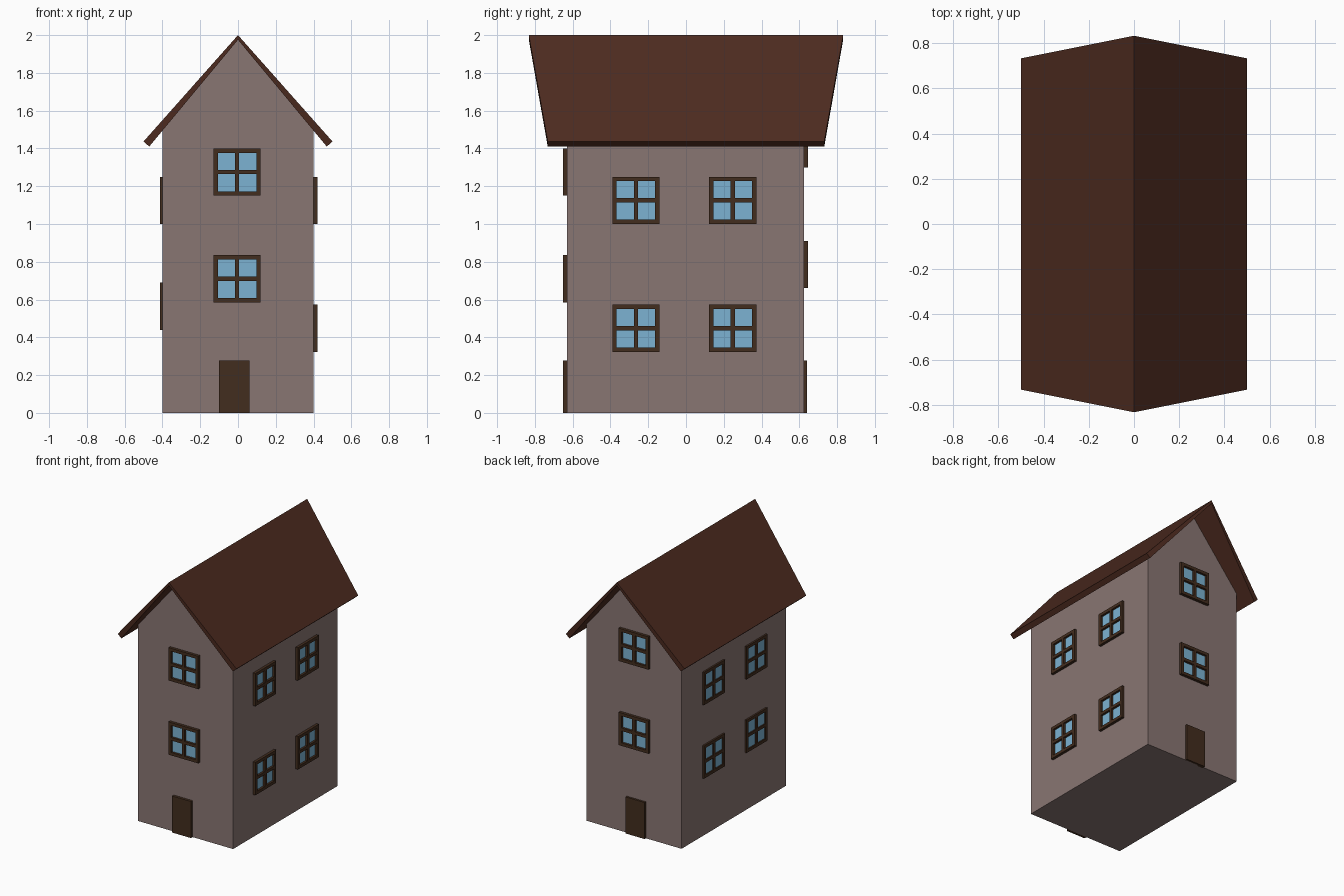
import bpy, bmesh
from math import radians
from mathutils import Matrix, Vector

if "Cube" in bpy.data.objects:
    bpy.data.objects.remove(bpy.data.objects["Cube"])


def material(name, rgb):
    m = bpy.data.materials.new(name)
    m.diffuse_color = (*rgb, 1)
    m.use_nodes = True
    m.node_tree.nodes["Principled BSDF"].inputs["Base Color"].default_value = m.diffuse_color
    return m


WALL = material("plaster", (0.25, 0.18, 0.17))
ROOF = material("roof_brown", (0.075, 0.024, 0.014))
WOOD = material("dark_wood", (0.055, 0.026, 0.013))
GLASS = material("pale_glass", (0.20, 0.45, 0.65))


def finish(name, bm, mat, matrix=Matrix()):
    bmesh.ops.recalc_face_normals(bm, faces=bm.faces)
    mesh = bpy.data.meshes.new(name)
    bm.to_mesh(mesh)
    bm.free()
    mesh.materials.append(mat)
    obj = bpy.data.objects.new(name, mesh)
    obj.matrix_world = matrix
    bpy.context.collection.objects.link(obj)
    return obj


def boxes(name, spans, mat, matrix=Matrix()):
    """One mesh from boxes given as (x0, x1, y0, y1, z0, z1)."""
    bm = bmesh.new()
    for x0, x1, y0, y1, z0, z1 in spans:
        centre = Vector((x0 + x1, y0 + y1, z0 + z1)) / 2
        size = Matrix.Diagonal((x1 - x0, y1 - y0, z1 - z0, 1))
        bmesh.ops.create_cube(bm, size=1, matrix=Matrix.Translation(centre) @ size)
    return finish(name, bm, mat, matrix)


# Walls: gabled profile extruded front to back
FRONT, BACK, SIDE = -0.63, 0.625, 0.40
profile = [(-SIDE, 0), (SIDE, 0), (SIDE, 1.494), (0, 1.976), (-SIDE, 1.494)]
bm = bmesh.new()
face = bm.faces.new([bm.verts.new((x, FRONT, z)) for x, z in profile])
ext = bmesh.ops.extrude_face_region(bm, geom=[face])
bmesh.ops.translate(bm, vec=(0, BACK - FRONT, 0),
                    verts=[v for v in ext["geom"] if isinstance(v, bmesh.types.BMVert)])
finish("walls", bm, WALL)

# Roof: one tapering slab, longer at the ridge, mirrored across x
section = [(0, 0.832, 2.0), (0.5, 0.732, 1.437), (0.47, 0.732, 1.41), (0, 0.832, 1.975)]
bm = bmesh.new()
ends = [[bm.verts.new((x, s * y, z)) for x, y, z in section] for s in (-1, 1)]
bm.faces.new(ends[0])
bm.faces.new(ends[1][::-1])
for i in range(3):
    bm.faces.new((ends[0][i], ends[1][i], ends[1][i + 1], ends[0][i + 1]))
roof = finish("roof", bm, ROOF)
mirror = roof.modifiers.new("mirror", "MIRROR")
mirror.use_axis[0] = True
mirror.use_clip = True


def on_wall(x, y, z, degrees):
    return Matrix.Translation((x, y, z)) @ Matrix.Rotation(radians(degrees), 4, "Z")


# Window: frame with crossbars, panes set back near the wall (local -y faces out)
def window(name, matrix, depth):
    h, t = 0.125, 0.023
    i, c, d = h - t, t / 2, (-depth, 0.01)
    bars = [(-h, -i, *d, -h, h), (i, h, *d, -h, h),
            (-i, i, *d, -h, -i), (-i, i, *d, i, h), (-i, i, *d, -c, c),
            (-c, c, *d, -i, -c), (-c, c, *d, c, i)]
    boxes(name + "_frame", bars, WOOD, matrix)
    boxes(name + "_panes", [(-i, i, -0.004, 0.008, -i, i)], GLASS, matrix)


for n, z in enumerate((0.71, 1.275)):
    window(f"front_window_{n}", on_wall(-0.005, FRONT, z, 0), 0.021)
for n, z in enumerate((0.785, 1.425)):
    window(f"back_window_{n}", on_wall(-0.01, BACK, z, 180), 0.021)
for n, y in enumerate((-0.265, 0.247)):
    for level, z in (("lower", 0.448), ("upper", 1.125)):
        window(f"right_{level}_window_{n}", on_wall(SIDE, y, z, 90), 0.02)
    for level, z in (("lower", 0.565), ("upper", 1.125)):
        window(f"left_{level}_window_{n}", on_wall(-SIDE, y, z, -90), 0.013)

# Doors at both gable ends
boxes("front_door", [(-0.10, 0.06, -0.65, FRONT + 0.01, 0, 0.278)], WOOD)
boxes("back_door", [(-0.10, 0.06, BACK - 0.01, 0.641, 0, 0.278)], WOOD)
